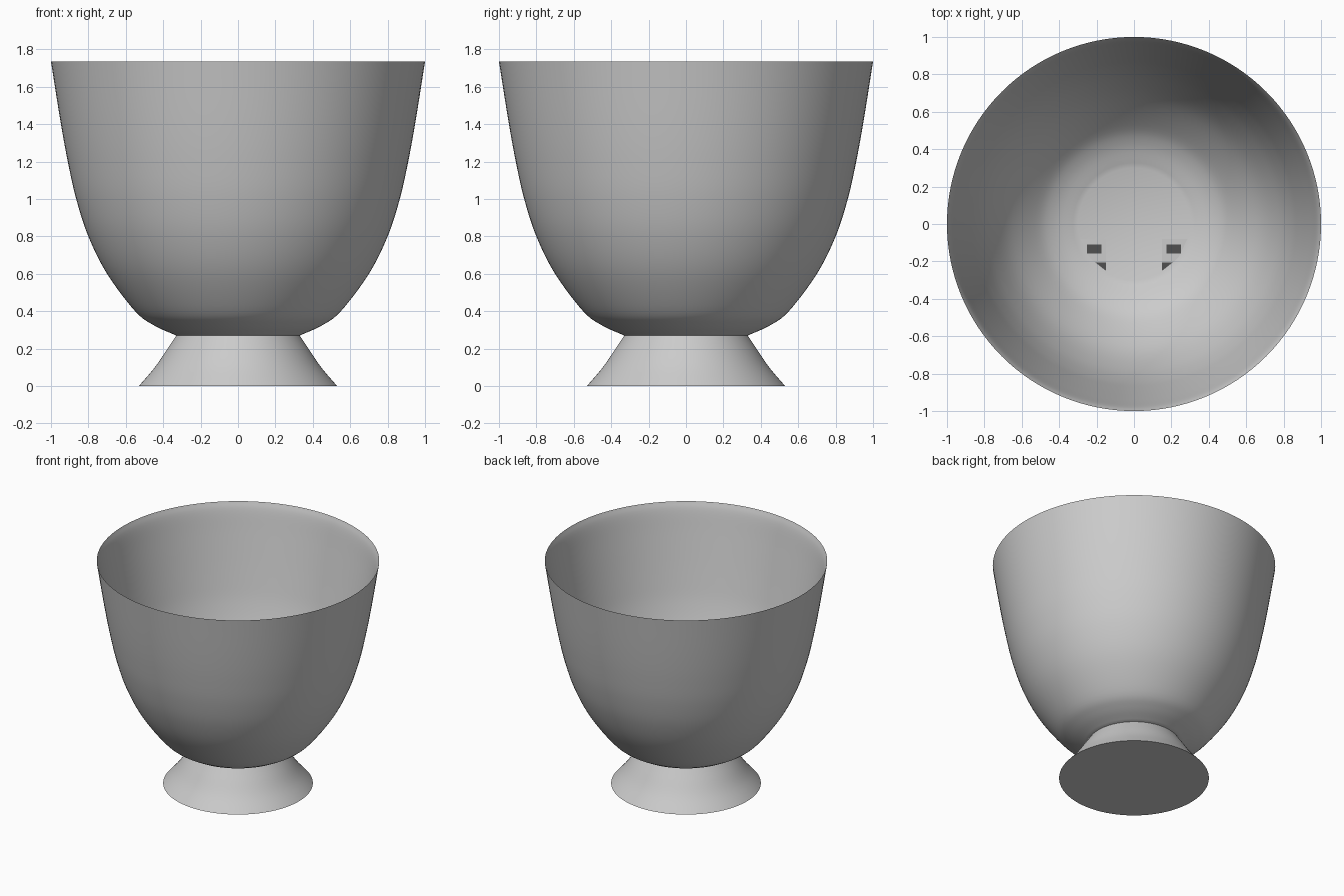
import bpy, bmesh, math
from mathutils import Vector

if "Cube" in bpy.data.objects:
    bpy.data.objects.remove(bpy.data.objects["Cube"], do_unlink=True)

SEGMENTS = 128
FLOOR = 0.3


def make_material(name, value):
    mat = bpy.data.materials.new(name)
    mat.use_nodes = True
    colour = (value, value, value, 1)
    mat.diffuse_color = colour
    mat.node_tree.nodes["Principled BSDF"].inputs["Base Color"].default_value = colour
    return mat


def smooth_profile(points, steps=5):
    """Pass a smooth curve through (radius, height) points."""
    pts = [Vector(p) for p in points]
    pts = [2 * pts[0] - pts[1]] + pts + [2 * pts[-1] - pts[-2]]
    out = []
    for a, b, c, d in zip(pts, pts[1:], pts[2:], pts[3:]):
        for i in range(steps):
            t = i / steps
            out.append(0.5 * (2 * b + (c - a) * t + (2 * a - 5 * b + 4 * c - d) * t ** 2
                              + (3 * b - a - 3 * c + d) * t ** 3))
    return out + [pts[-2]]


def finish(bm, name, mat, smooth=True):
    mesh = bpy.data.meshes.new(name)
    bm.to_mesh(mesh)
    bm.free()
    obj = bpy.data.objects.new(name, mesh)
    bpy.context.collection.objects.link(obj)
    mesh.materials.append(mat)
    if smooth:
        bpy.ops.object.select_all(action="DESELECT")
        obj.select_set(True)
        bpy.context.view_layer.objects.active = obj
        bpy.ops.object.shade_smooth_by_angle(angle=math.radians(35))
    return obj


def lathe(name, profile, mat):
    """Revolve a (radius, height) profile around z and cap its ends."""
    bm = bmesh.new()
    rings = []
    for r, z in profile:
        rings.append([bm.verts.new((r * math.cos(a), r * math.sin(a), z))
                      for a in (2 * math.pi * i / SEGMENTS for i in range(SEGMENTS))])
    for low, high in zip(rings, rings[1:]):
        for i in range(SEGMENTS):
            j = (i + 1) % SEGMENTS
            bm.faces.new((low[i], low[j], high[j], high[i]))
    bm.faces.new(rings[0])
    bm.faces.new(rings[-1])
    bmesh.ops.recalc_face_normals(bm, faces=bm.faces)
    return finish(bm, name, mat)


def plate(name, outline, z, mat):
    """Thin flat plate with the given outline, resting at height z."""
    bm = bmesh.new()
    face = bm.faces.new([bm.verts.new((x, y, z)) for x, y in outline])
    top = bmesh.ops.extrude_face_region(bm, geom=[face])["geom"]
    bmesh.ops.translate(bm, vec=(0, 0, 0.003),
                        verts=[g for g in top if isinstance(g, bmesh.types.BMVert)])
    bmesh.ops.recalc_face_normals(bm, faces=bm.faces)
    return finish(bm, name, mat, smooth=False)


grey = make_material("light grey", 0.6)
dark = make_material("dark grey", 0.08)

# Bowl: outer wall up to a thin rim, then inner wall down to a flat floor
outer = smooth_profile([(0.33, 0.27), (0.45, 0.325), (0.55, 0.4), (0.70, 0.6), (0.80, 0.8),
                        (0.865, 1.0), (0.91, 1.2), (0.95, 1.42), (1.0, 1.735)])
inner = smooth_profile([(1.0, 1.735), (0.978, 1.67), (0.945, 1.5), (0.885, 1.2), (0.84, 1.0),
                        (0.775, 0.8), (0.675, 0.6), (0.53, 0.425), (0.43, 0.35), (0.30, FLOOR)])
lathe("bowl", outer + inner[1:], grey)

# Flared foot
lathe("foot", smooth_profile([(0.53, 0), (0.445, 0.1), (0.377, 0.2), (0.33, 0.27)]), grey)

# Small fittings on the inside floor, mirrored left and right
for side, label in ((1, "left"), (-1, "right")):
    def flip(points):
        return [(side * x, y) for x, y in points]
    plate(label + "_floor_pad", flip([(0.15, -0.08), (0.286, -0.08), (0.24, -0.176),
                                      (0.206, -0.21), (0.15, -0.25)]), FLOOR, grey)
    plate(label + "_floor_slot", flip([(0.175, -0.11), (0.25, -0.11),
                                       (0.25, -0.157), (0.175, -0.157)]), FLOOR + 0.003, dark)
    plate(label + "_floor_notch", flip([(0.15, -0.207), (0.205, -0.207),
                                        (0.15, -0.25)]), FLOOR + 0.003, dark)
